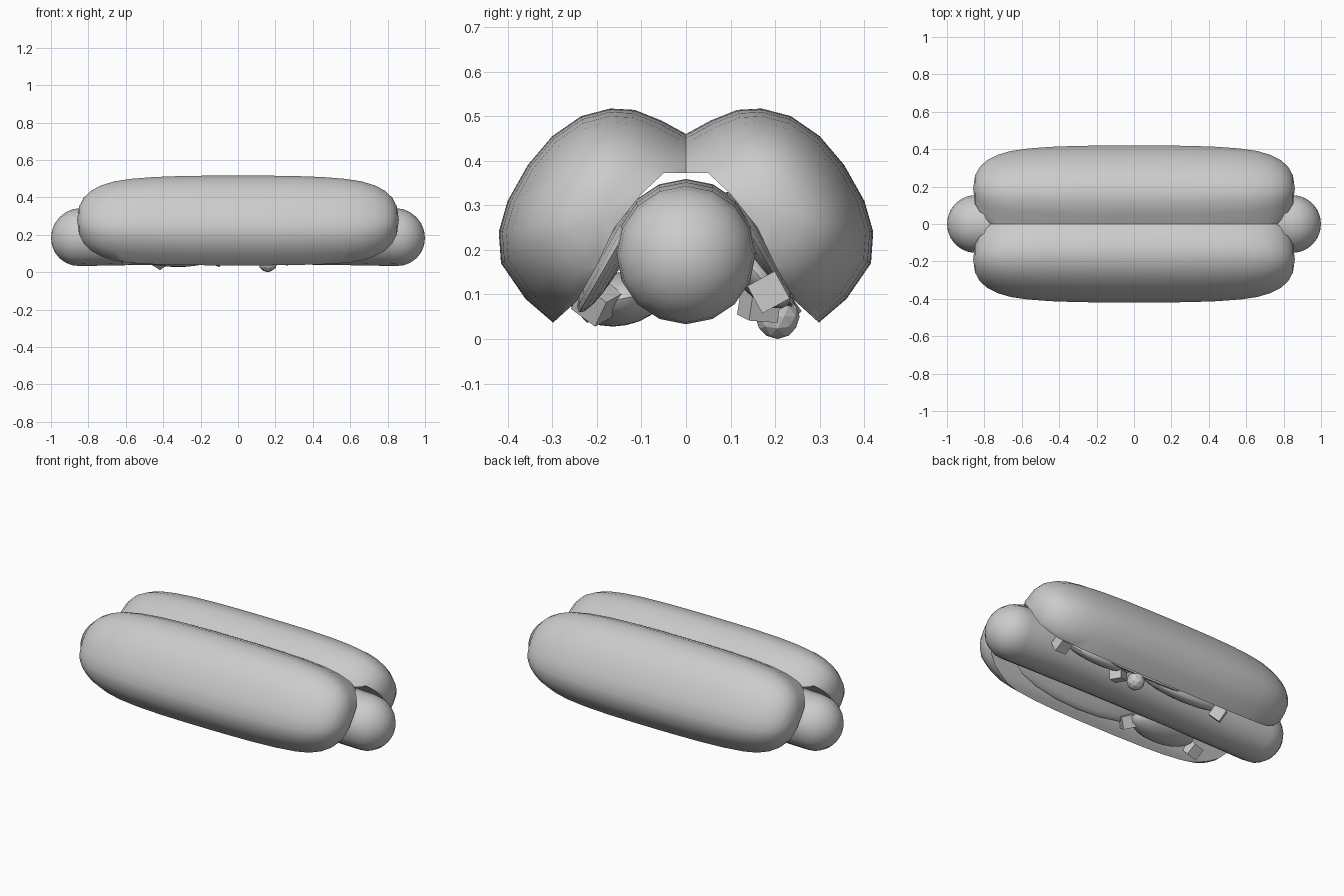
import bpy, bmesh, math
from mathutils import Euler

old = bpy.data.objects.get("Cube")
if old:
    bpy.data.objects.remove(old, do_unlink=True)

grey = bpy.data.materials.new("plain_grey")
grey.use_nodes = True
grey.diffuse_color = (0.6, 0.6, 0.6, 1)
grey.node_tree.nodes["Principled BSDF"].inputs["Base Color"].default_value = (0.6, 0.6, 0.6, 1)


def add_object(name, bm, smooth=True):
    bmesh.ops.recalc_face_normals(bm, faces=bm.faces)
    mesh = bpy.data.meshes.new(name)
    bm.to_mesh(mesh)
    bm.free()
    mesh.materials.append(grey)
    obj = bpy.data.objects.new(name, mesh)
    bpy.context.collection.objects.link(obj)
    if smooth:
        smooth_object(obj)
    return obj


def smooth_object(obj):
    bpy.ops.object.select_all(action='DESELECT')
    obj.select_set(True)
    bpy.context.view_layer.objects.active = obj
    bpy.ops.object.shade_smooth_by_angle(angle=math.radians(40))


def roll(half_profile, section, centre, bow=0.0):
    """Closed roll along x: the (y, z) section scaled by each (x, size), mirrored about x = 0."""
    rows = [(-x, s) for x, s in reversed(half_profile)] + half_profile[1:]
    bm = bmesh.new()
    rings = []
    for x, s in rows:
        cz = centre[1] + bow * (1 - x * x)
        points = section if s else [(0, 0)]
        rings.append([bm.verts.new((x, centre[0] + s * y, cz + s * z)) for y, z in points])
    count = len(section)
    for a, b in zip(rings, rings[1:]):
        for i in range(count):
            j = (i + 1) % count
            ring = [a[i % len(a)], a[j % len(a)], b[j % len(b)], b[i % len(b)]]
            bm.faces.new(list(dict.fromkeys(ring)))
    return bm


# Bun: one rounded lobe, mirrored, with a straight tunnel cut along it
outer = [(.29, .03), (.36, .09), (.415, .17), (.42, .24), (.4, .31), (.355, .39), (.3, .455),
         (.235, .5), (.17, .517), (.115, .514), (.055, .49), (0, .46), (-.06, .43), (-.1, .39),
         (-.1, .3), (-.04, .18), (.08, .08), (.2, .03)]
core = (.19, .28)
section = [(y - core[0], z - core[1]) for y, z in outer]
lobe = [(0, 1), (.15, .998), (.3, .99), (.45, .967), (.57, .927), (.66, .87), (.73, .78),
        (.785, .66), (.825, .5), (.85, .3), (.86, 0)]
bun = add_object("bun", roll(lobe, section, core), False)

wall = [(.05, .372), (.10, .325), (.16, .25), (.20, .165), (.245, .085), (.3, .035), (.31, -.1)]
outline = wall + [(-y, z) for y, z in reversed(wall)]
bm = bmesh.new()
face = bm.faces.new([bm.verts.new((-1.2, y, z)) for y, z in outline])
side = bmesh.ops.extrude_face_region(bm, geom=[face])["geom"]
bmesh.ops.translate(bm, vec=(2.4, 0, 0), verts=[v for v in side if isinstance(v, bmesh.types.BMVert)])
cutter = add_object("tunnel_cutter", bm, False)
cutter.hide_render = True

mirror = bun.modifiers.new("mirror", 'MIRROR')
mirror.use_axis = (False, True, False)
mirror.use_bisect_axis = (False, True, False)
cut = bun.modifiers.new("tunnel", 'BOOLEAN')
cut.operation = 'DIFFERENCE'
cut.solver = 'EXACT'
cut.object = cutter
bpy.context.view_layer.update()
carved = bpy.data.meshes.new_from_object(bun.evaluated_get(bpy.context.evaluated_depsgraph_get()))
bun.modifiers.clear()
bun.data = carved
bpy.data.objects.remove(cutter, do_unlink=True)
smooth_object(bun)

# Sausage: round-ended, rising slightly in the middle
radius, reach = .155, .845
circle = [(math.cos(math.tau * i / 16), math.sin(math.tau * i / 16)) for i in range(16)]
body = [(0, .158), (.3, .158), (.6, .157)]
body += [(reach + radius * math.sin(t * math.pi / 12), radius * math.cos(t * math.pi / 12))
         for t in range(6)] + [(1, 0)]
add_object("sausage", roll(body, circle, (0, .183), .018))


# Leaves along the tunnel walls and slices beside the sausage
def filling(name, place, size, tilt):
    bm = bmesh.new()
    bmesh.ops.create_uvsphere(bm, u_segments=20, v_segments=10, radius=1)
    bmesh.ops.scale(bm, vec=size, verts=bm.verts)
    bmesh.ops.rotate(bm, matrix=Euler((tilt, 0, 0)).to_matrix(), verts=bm.verts)
    bmesh.ops.translate(bm, vec=place, verts=bm.verts)
    add_object(name, bm)


filling("front_leaf", (.2, -.165, .19), (.5, .15, .03), 1.05)
filling("back_leaf", (.1, .165, .2), (.6, .15, .03), -1.05)
filling("front_slice", (-.32, -.145, .09), (.21, .1, .06), .2)
filling("back_left_slice", (.38, .165, .14), (.22, .09, .045), -.8)
filling("back_right_slice", (-.2, .165, .13), (.27, .09, .045), -.8)

# Diced pieces scattered along the opening
pieces = [(.66, .185, .105), (.25, .165, .08), (-.42, .2, .07),
          (-.12, -.2, .085), (-.59, -.215, .09)]
for n, place in enumerate(pieces):
    bm = bmesh.new()
    bmesh.ops.create_cube(bm, size=.07)
    bmesh.ops.rotate(bm, matrix=Euler((.5 + n, .2 * n, .4 * n)).to_matrix(), verts=bm.verts)
    bmesh.ops.translate(bm, vec=place, verts=bm.verts)
    add_object(f"diced_piece_{n + 1}", bm, False)

# Small round piece that the model rests on
bm = bmesh.new()
bmesh.ops.create_icosphere(bm, subdivisions=2, radius=.05)
bmesh.ops.translate(bm, vec=(.16, .205, .05), verts=bm.verts)
add_object("round_piece", bm, False)
